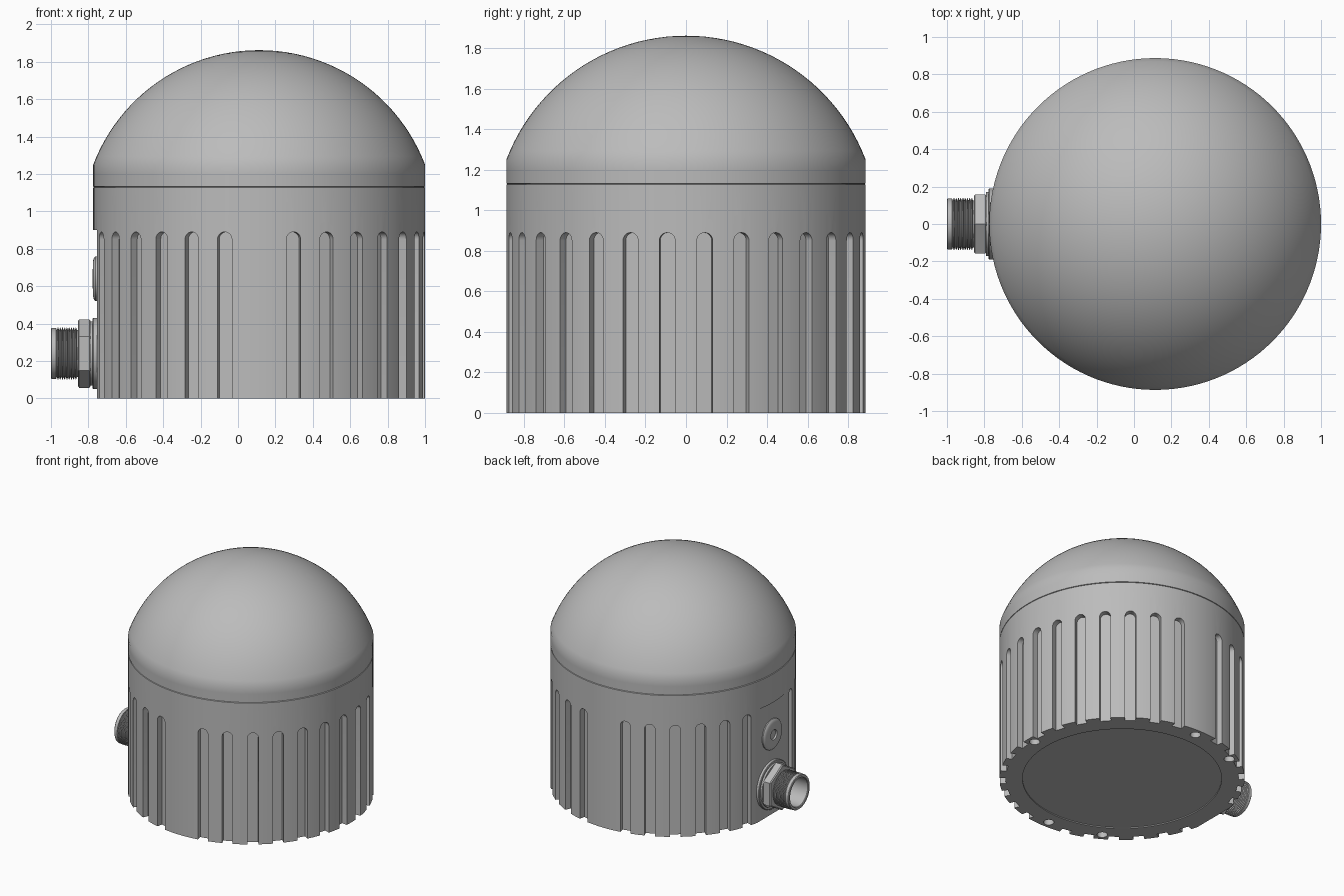
import bpy, bmesh
from math import pi, sin, cos, radians, asin
from mathutils import Matrix, Vector

cube = bpy.data.objects.get("Cube")
if cube:
    bpy.data.objects.remove(cube)

CX, R, FLAT_X = 0.113, 0.887, -0.755
AXIS = Matrix.Translation((CX, 0, 0))

grey = bpy.data.materials.new("satin_grey")
grey.use_nodes = True
grey.diffuse_color = (0.5, 0.5, 0.5, 1)
grey.node_tree.nodes["Principled BSDF"].inputs["Base Color"].default_value = (0.5, 0.5, 0.5, 1)


def sideways(z):
    """Frame on the flat face whose local z points outward to -x."""
    return Matrix.Translation((FLAT_X, 0, z)) @ Matrix.Rotation(-pi / 2, 4, 'Y')


def lathe(bm, profile, segs, mat):
    """Revolve (radius, height) points about local z."""
    rings = []
    for r, h in profile:
        n = 1 if r == 0 else segs
        rings.append([bm.verts.new(mat @ Vector((r * cos(2 * pi * i / segs), r * sin(2 * pi * i / segs), h)))
                      for i in range(n)])
    for a, b in zip(rings, rings[1:]):
        for i in range(segs):
            j = (i + 1) % segs
            quad = [a[i % len(a)], a[j % len(a)], b[j % len(b)], b[i % len(b)]]
            bm.faces.new(list(dict.fromkeys(quad)))


def prism(bm, outline, x0, x1, mat):
    """Extrude a (y, z) outline along local x."""
    a, b = [[bm.verts.new(mat @ Vector((x, y, z))) for y, z in outline] for x in (x0, x1)]
    bm.faces.new(a)
    bm.faces.new(b)
    for i in range(len(a)):
        j = (i + 1) % len(a)
        bm.faces.new((a[i], a[j], b[j], b[i]))


def finish(name, bm):
    bmesh.ops.recalc_face_normals(bm, faces=bm.faces)
    me = bpy.data.meshes.new(name)
    bm.to_mesh(me)
    bm.free()
    me.materials.append(grey)
    ob = bpy.data.objects.new(name, me)
    bpy.context.collection.objects.link(ob)
    return ob


def smooth(ob):
    bpy.ops.object.select_all(action='DESELECT')
    ob.select_set(True)
    bpy.context.view_layer.objects.active = ob
    bpy.ops.object.shade_smooth_by_angle(angle=radians(30))


def turned(name, profile, segs, mat):
    bm = bmesh.new()
    lathe(bm, profile, segs, mat)
    ob = finish(name, bm)
    smooth(ob)
    return ob


# Body: a plain drum, cut by the slots, flat pad and bottom holes
bm = bmesh.new()
lathe(bm, [(0, 0), (R, 0), (R, 1.127), (R - 0.006, 1.13), (0, 1.13)], 120, AXIS)
body = finish("body", bm)

cut = bmesh.new()
half, top = 0.039, 0.89
slot = [(half, -0.1)] + [(half * cos(pi * i / 12), top - half + half * sin(pi * i / 12))
                         for i in range(13)] + [(-half, -0.1)]
for k in range(30):
    angle = 6 + 12 * k
    if angle in (90, 174, 186, 270):
        continue
    prism(cut, slot, R - 0.045, R + 0.1, AXIS @ Matrix.Rotation(radians(angle), 4, 'Z'))
prism(cut, [(-0.23, -0.1), (0.23, -0.1), (0.23, 0.9), (-0.23, 0.9)], -1.2, FLAT_X, Matrix())
for angle in (0, 90, 120, 240, 270):
    hole = AXIS @ Matrix.Rotation(radians(angle), 4, 'Z') @ Matrix.Translation((0.825, 0, 0))
    lathe(cut, [(0, -0.1), (0.038, -0.1), (0.038, 0.1), (0, 0.1)], 24, hole)
lathe(cut, [(0, -0.1), (0.72, -0.1), (0.72, 0.008), (0, 0.008)], 96, AXIS)
cutter = finish("body_cutter", cut)
cutter.hide_render = True

mod = body.modifiers.new("cuts", 'BOOLEAN')
mod.operation, mod.solver, mod.object = 'DIFFERENCE', 'EXACT', cutter
bpy.context.view_layer.objects.active = body
bpy.ops.object.modifier_apply(modifier=mod.name)
bpy.data.objects.remove(cutter)
smooth(body)

# Domed cover: short straight rim, then a spherical cap
RIM, TOP = 1.25, 1.862
rise = TOP - RIM
ball = (R * R + rise * rise) / (2 * rise)
sweep = asin(R / ball)
cover = [(0, 1.13), (R - 0.006, 1.13), (R, 1.133), (R, 1.2)]
cover += [(ball * sin(sweep * (1 - i / 24)), TOP - ball + ball * cos(sweep * (1 - i / 24))) for i in range(24)]
turned("dome_cover", cover + [(0, TOP)], 120, AXIS)

# Vent plug on the flat pad
turned("vent_plug", [(0, -0.01), (0.12, -0.01), (0.12, 0.008), (0.112, 0.015), (0.095, 0.02), (0.04, 0.022),
                     (0.036, 0.01), (0, 0.01)], 40, sideways(0.64))

# Connector: flange, hex nut and threaded hollow barrel
port = sideways(0.24)
turned("connector_flange", [(0, -0.01), (0.19, -0.01), (0.19, 0.018), (0.186, 0.022), (0.172, 0.022),
                            (0.172, 0.036), (0, 0.036)], 48, port)
turned("connector_nut", [(0, 0.034), (0.176, 0.034), (0.183, 0.04), (0.183, 0.094), (0.174, 0.101),
                         (0, 0.101)], 6, port)
barrel = [(0, 0.05), (0.126, 0.05), (0.126, 0.104)]
for i in range(9):
    h = 0.106 + i * 0.012
    barrel += [(0.126, h), (0.138, h + 0.004), (0.138, h + 0.007), (0.126, h + 0.011)]
barrel += [(0.126, 0.215), (0.136, 0.217), (0.136, 0.241), (0.132, 0.245), (0.116, 0.245), (0.112, 0.24),
           (0.112, 0.08), (0, 0.08)]
turned("connector_barrel", barrel, 48, port)
